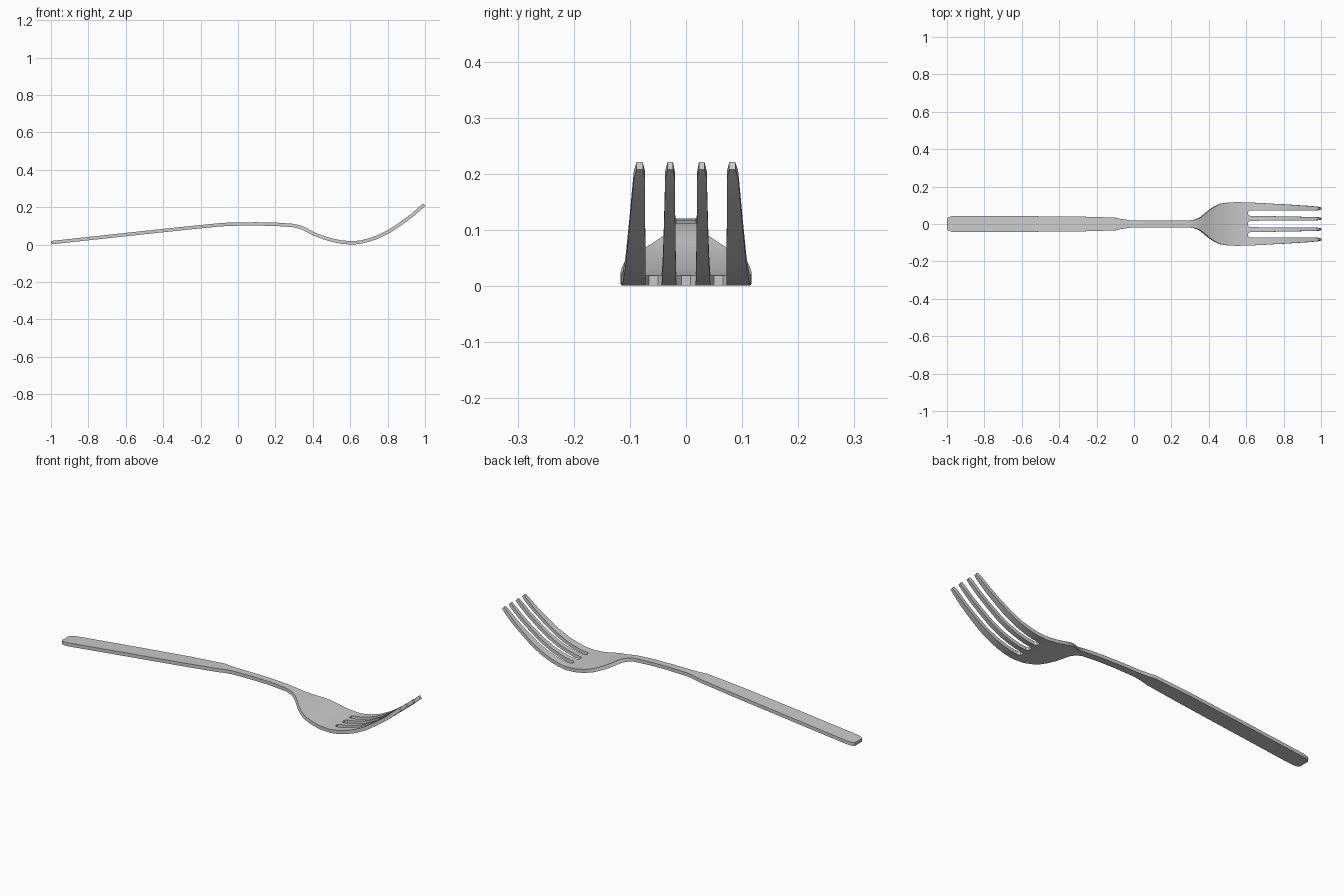
import bpy, bmesh

# Stations along the fork: x, centreline height, half width
STATIONS = [
    (-0.998, 0.011, 0.029), (-0.988, 0.012, 0.037), (-0.97, 0.014, 0.042),
    (-0.94, 0.017, 0.043), (-0.6, 0.054, 0.042), (-0.3, 0.086, 0.040),
    (-0.1, 0.106, 0.034), (-0.065, 0.108, 0.026), (-0.02, 0.110, 0.020),
    (0.1, 0.111, 0.018), (0.2, 0.109, 0.018), (0.29, 0.103, 0.018),
    (0.32, 0.097, 0.022), (0.35, 0.087, 0.032), (0.38, 0.071, 0.056),
    (0.40, 0.060, 0.073), (0.43, 0.048, 0.094), (0.46, 0.037, 0.108),
    (0.50, 0.025, 0.114), (0.55, 0.014, 0.117), (0.61, 0.0095, 0.115),
    (0.62, 0.010, 0.115), (0.66, 0.015, 0.113), (0.70, 0.025, 0.111),
    (0.75, 0.042, 0.108), (0.81, 0.072, 0.105), (0.87, 0.112, 0.101),
    (0.93, 0.156, 0.097), (0.978, 0.198, 0.093), (0.996, 0.214, 0.088)]
SLOT_X = 0.61


def half_row(x, w):
    """Positive y positions: centre slot edge, inner tine edge, outer tine edge, side."""
    if x <= SLOT_X:
        k = w / 0.115
        return [0.008 * k, 0.050 * k, 0.066 * k, w]
    if x > 0.99:
        return [0.023, 0.033, 0.077, w]
    t = (x - 0.62) / 0.36
    return [0.017 + 0.003 * t, 0.044 - 0.007 * t, 0.072 + 0.001 * t, w]


# Fork sheet: full strips for handle and bowl, every other strip for the tines
bm = bmesh.new()
rows = []
for x, z, w in STATIONS:
    h = half_row(x, w)
    rows.append([bm.verts.new((x, y, z)) for y in [-v for v in reversed(h)] + h])
for (x, _, _), a, b in zip(STATIONS, rows, rows[1:]):
    for j in range(7):
        if x < SLOT_X or j % 2 == 0:
            bm.faces.new((a[j], b[j], b[j + 1], a[j + 1]))

mesh = bpy.data.meshes.new("fork")
bm.to_mesh(mesh)
bm.free()
fork = bpy.data.objects.new("fork", mesh)
bpy.context.collection.objects.link(fork)

# Give the sheet its metal thickness
solid = fork.modifiers.new("thickness", 'SOLIDIFY')
solid.thickness = 0.018
solid.offset = 0
solid.use_even_offset = True

bpy.context.view_layer.objects.active = fork
fork.select_set(True)
bpy.ops.object.modifier_apply(modifier=solid.name)
bpy.ops.object.shade_smooth_by_angle(angle=0.5)
